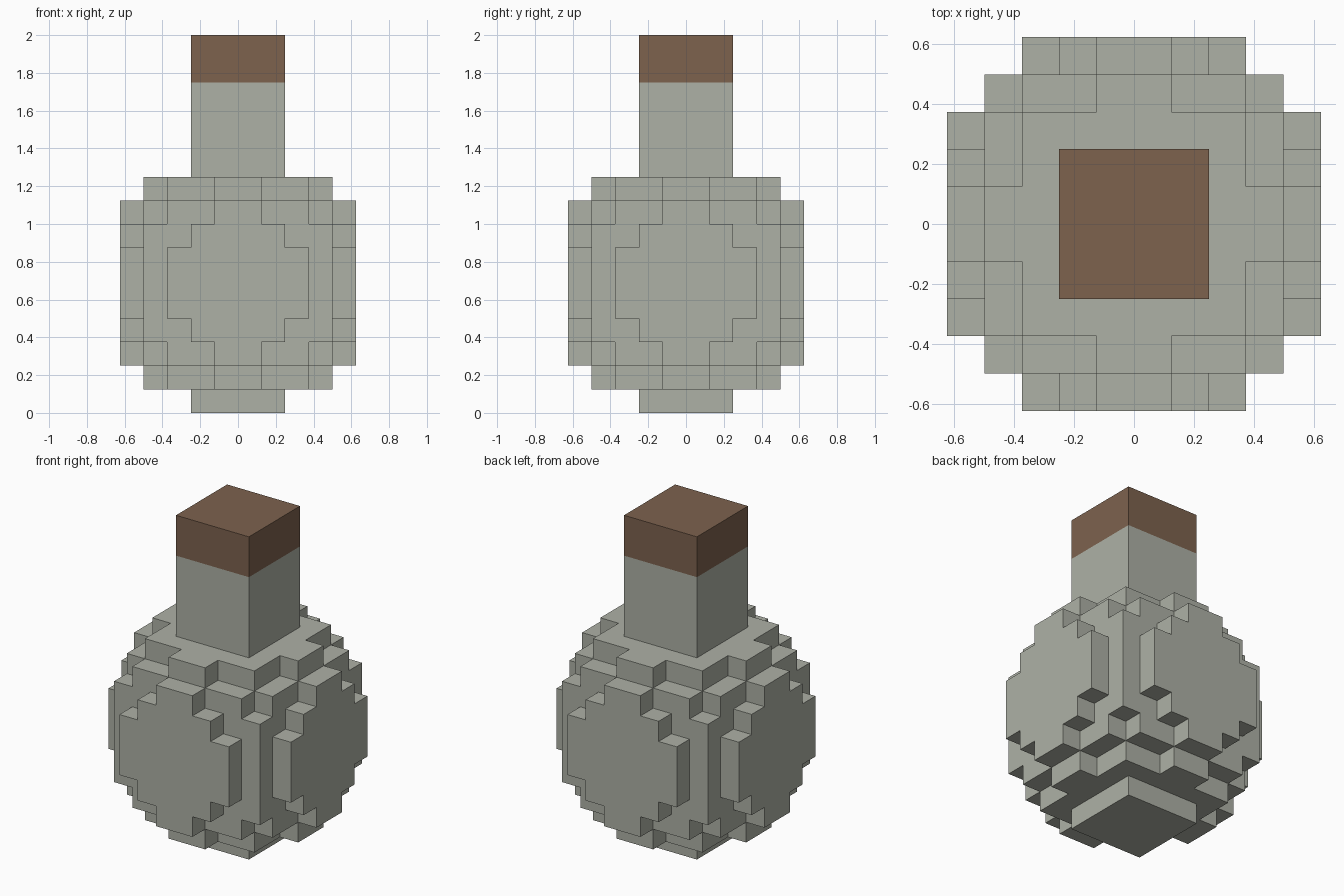
import bpy, bmesh
from mathutils import Vector

if "Cube" in bpy.data.objects:
    bpy.data.objects.remove(bpy.data.objects["Cube"])

U = 0.125  # voxel size


def material(name, rgb):
    m = bpy.data.materials.new(name)
    m.diffuse_color = (*rgb, 1.0)
    m.use_nodes = True
    m.node_tree.nodes["Principled BSDF"].inputs["Base Color"].default_value = m.diffuse_color
    return m


glass = material("grey glass", (0.423, 0.440, 0.381))
brown = material("brown cork", (0.205, 0.122, 0.076))


def box_cells(half, z0, z1):
    return {(x, y, z) for x in range(-half, half)
            for y in range(-half, half) for z in range(z0, z1)}


# Round flask body: voxel ball centred on the middle of layer 5
ball = {(x, y, z) for x in range(-5, 5) for y in range(-5, 5) for z in range(10)
        if (x + .5) ** 2 + (y + .5) ** 2 + (z - 5) ** 2 < 30}
# Square neck and its stopper
neck = box_cells(2, 10, 14)
cork = box_cells(2, 14, 16)
solid = ball | neck | cork


def voxel_shell(name, cells, mat):
    """Make the outer faces of the cells, skipping those against other parts."""
    bm = bmesh.new()
    for cell in sorted(cells):
        centre = Vector(cell) + Vector((.5, .5, .5))
        for axis in range(3):
            for sign in (-1, 1):
                n = Vector((0, 0, 0))
                n[axis] = sign
                if tuple(int(c + d) for c, d in zip(cell, n)) in solid:
                    continue
                u = Vector((0, 0, 0))
                u[(axis + 1) % 3] = 1
                v = n.cross(u)
                bm.faces.new([bm.verts.new((centre + (n + a * u + b * v) / 2) * U)
                              for a, b in ((-1, -1), (1, -1), (1, 1), (-1, 1))])
    bmesh.ops.remove_doubles(bm, verts=bm.verts, dist=0.001)
    mesh = bpy.data.meshes.new(name)
    bm.to_mesh(mesh)
    bm.free()
    mesh.materials.append(mat)
    obj = bpy.data.objects.new(name, mesh)
    bpy.context.collection.objects.link(obj)
    return obj


voxel_shell("flask_body", ball, glass)
voxel_shell("flask_neck", neck, glass)
voxel_shell("cork_stopper", cork, brown)
